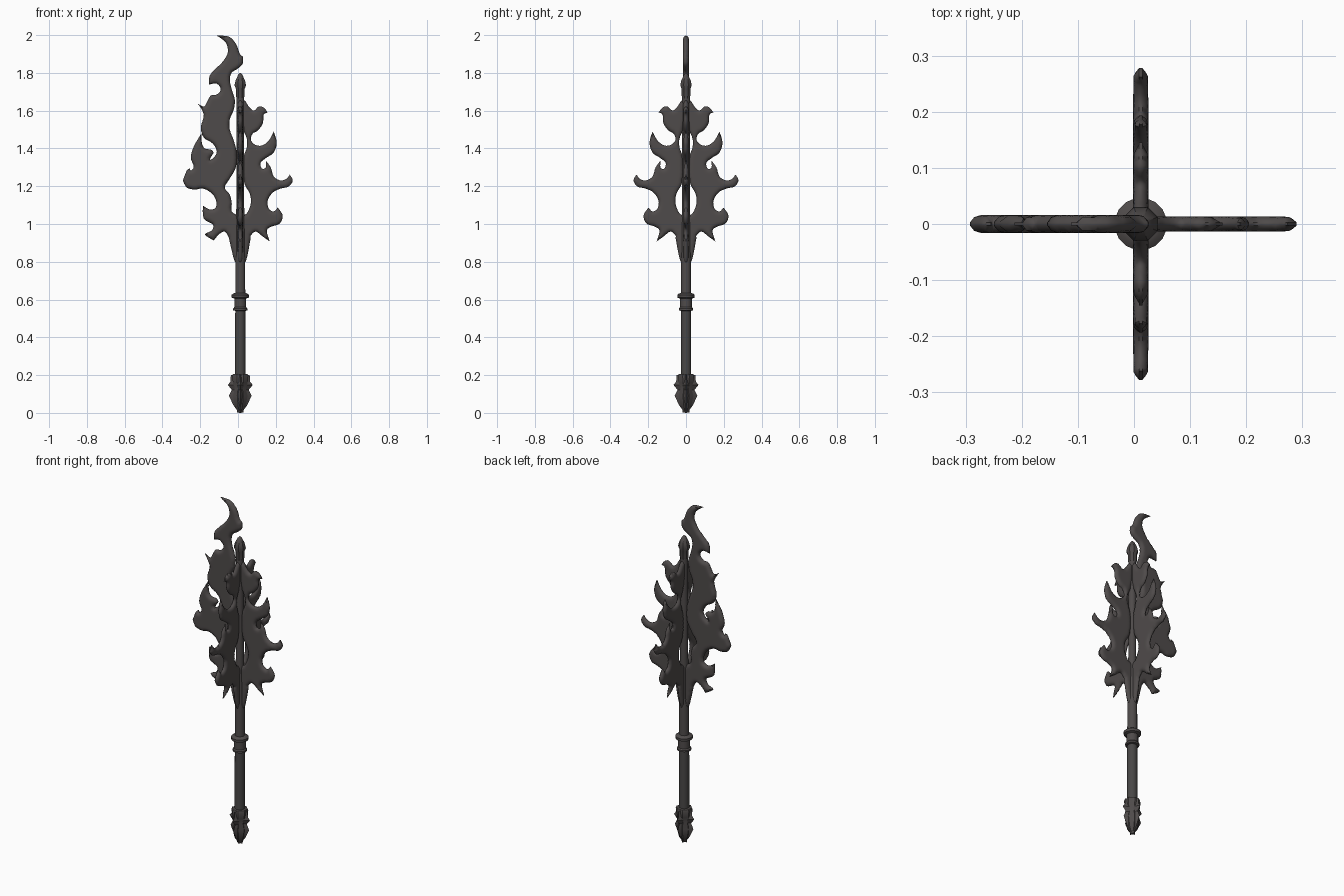
import bpy, bmesh, math
from mathutils import Vector, Matrix
from mathutils.geometry import delaunay_2d_cdt

if "Cube" in bpy.data.objects:
    bpy.data.objects.remove(bpy.data.objects["Cube"])

AX = 0.012          # the shaft axis sits slightly right of centre
GRID = 189.0        # drawing units per model unit


def material(name, c):
    m = bpy.data.materials.new(name)
    m.diffuse_color = (*c, 1)
    m.use_nodes = True
    m.node_tree.nodes["Principled BSDF"].inputs["Base Color"].default_value = m.diffuse_color
    return m


IRON = material("dark iron", (0.078, 0.070, 0.069))
GRIP = material("dark grip", (0.066, 0.063, 0.062))


def finish(name, bm, mat, angle):
    bmesh.ops.recalc_face_normals(bm, faces=bm.faces)
    me = bpy.data.meshes.new(name)
    bm.to_mesh(me)
    bm.free()
    ob = bpy.data.objects.new(name, me)
    bpy.context.collection.objects.link(ob)
    me.materials.append(mat)
    bpy.ops.object.select_all(action='DESELECT')
    ob.select_set(True)
    bpy.context.view_layer.objects.active = ob
    bpy.ops.object.shade_smooth_by_angle(angle=math.radians(angle))
    return ob


def lathe(name, profile, mat, sides=16):
    bm = bmesh.new()
    rings = []
    for r, z in profile:
        rings.append([bm.verts.new((AX + r * math.cos(2 * math.pi * (i + .5) / sides),
                                    r * math.sin(2 * math.pi * (i + .5) / sides), z)) for i in range(sides)])
    for a, b in zip(rings, rings[1:]):
        for i in range(sides):
            j = (i + 1) % sides
            bm.faces.new((a[i], a[j], b[j], b[i]))
    bm.faces.new(rings[0])
    bm.faces.new(rings[-1])
    return finish(name, bm, mat, 35)


def smooth_arc(p, n=4):
    # Catmull-Rom through the points, sharp at both ends
    out = []
    q = [p[0]] + p + [p[-1]]
    for i in range(1, len(q) - 2):
        a, b, c, d = q[i - 1:i + 3]
        for k in range(n):
            t = k / n
            out.append(0.5 * (2 * b + (c - a) * t + (2 * a - 5 * b + 4 * c - d) * t * t
                              + (3 * b - a - 3 * c + d) * t ** 3))
    return out


def edge_dist(p, loop):
    best = 9.0
    for a, b in zip(loop, loop[1:] + loop[:1]):
        e = b - a
        t = max(0, min(1, (p - a).dot(e) / max(e.length_squared, 1e-12)))
        best = min(best, (p - a - e * t).length)
    return best


def inside(p, loop):
    hit = False
    for a, b in zip(loop, loop[1:] + loop[:1]):
        if (a.y > p.y) != (b.y > p.y) and p.x < (b.x - a.x) * (p.y - a.y) / (b.y - a.y) + a.x:
            hit = not hit
    return hit


def flame(name, arcs, half, angles):
    # arcs run from sharp tip to sharp tip; the plate swells from a thin rim to a flat middle
    pts = [[Vector(((x - 240.5) / GRID, (413.5 - y) / GRID)) for x, y in arc] for arc in arcs]
    loop = []
    for i, arc in enumerate(pts):
        loop += smooth_arc(arc + [pts[(i + 1) % len(pts)][0]])
    n = len(loop)
    inner, step = [], 0.011
    for i in range(-30, 31):
        for j in range(70, 185):
            p = Vector((i * step + (j % 2) * step / 2, j * step))
            if inside(p, loop) and edge_dist(p, loop) > 0.004:
                inner.append(p)
    vs, es, fs = delaunay_2d_cdt(loop + inner, [(i, (i + 1) % n) for i in range(n)], [], 1, 1e-6)[:3]
    height = []
    for v in vs:
        d = min(edge_dist(v, loop) / 0.022, 1)
        height.append(0.003 + (half - 0.003) * math.sqrt(1 - (1 - d) ** 2))
    fs = [f for f in fs if inside(sum((vs[k] for k in f), Vector((0, 0))) / len(f), loop)]
    for k, ang in enumerate(angles):
        bm = bmesh.new()
        front = [bm.verts.new((v.x, -h, v.y)) for v, h in zip(vs, height)]
        back = [bm.verts.new((v.x, h, v.y)) for v, h in zip(vs, height)]
        count = {}
        for f in fs:
            bm.faces.new([front[i] for i in f])
            bm.faces.new([back[i] for i in reversed(f)])
            for a, b in zip(f, list(f[1:]) + [f[0]]):
                count.setdefault(frozenset((a, b)), []).append((a, b))
        for e in count.values():
            if len(e) == 1:
                a, b = e[0]
                bm.faces.new((front[b], front[a], back[a], back[b]))
        bmesh.ops.delete(bm, geom=[v for v in bm.verts if not v.link_faces], context='VERTS')
        bm.transform(Matrix.Translation((AX, 0, 0)) @ Matrix.Rotation(math.radians(ang), 4, 'Z'))
        finish(f"{name}_{k + 1}", bm, IRON, 50)


# three small flame fins
small = [
    [(240, 101), (245, 101), (249, 107), (254, 111), (259, 107), (264, 108)],
    [(268, 113), (264, 115), (263, 124), (258, 131), (253, 134), (251, 140), (255, 145), (262, 146), (269, 141)],
    [(274, 132), (277, 143), (274, 153), (267, 158), (261, 163), (262, 169), (266, 168)],
    [(266, 161), (271, 168), (274, 177), (281, 181), (287, 179)],
    [(290, 175), (293, 181), (289, 187), (281, 189), (273, 193), (268, 201), (269, 209), (274, 212)],
    [(278, 208), (283, 216), (280, 224), (272, 227), (267, 231)],
    [(270, 242), (263, 237), (256, 232), (251, 236)],
    [(251, 238), (246, 262)],
    [(240, 262), (240, 221), (247, 214), (251, 204), (250, 194), (245, 185), (243, 172),
     (244, 157), (247, 148), (247, 139), (243, 129), (241, 118)],
]
flame("small_flame_fin", small, 0.0135, (0, 90, -90))

# one tall flame fin rising past the tip on the left
big = [
    [(217, 36), (229, 37), (236, 44), (240, 54)],
    [(243, 57), (243, 64), (238, 69), (232, 73), (230, 80), (232, 90), (235, 100), (234, 110), (230, 120),
     (230, 130), (234, 141), (237, 154), (236, 168), (230, 179), (225, 188), (230, 195), (232, 204), (232, 212), (240, 222)],
    [(240, 262), (235, 262)],
    [(229, 238), (225, 232), (219, 235)],
    [(214, 241), (205, 235), (212, 231), (213, 225), (204, 219)],
    [(203, 206), (210, 210), (216, 208), (216, 200), (211, 193), (203, 189), (195, 190), (187, 188)],
    [(183, 181), (187, 171)],
    [(190, 169), (191, 171), (194, 167), (191, 158), (194, 147)],
    [(202, 133), (202, 143), (205, 149), (211, 150)],
    [(214, 153), (210, 160), (214, 158), (217, 152), (213, 144), (204, 138), (201, 128), (204, 115)],
    [(198, 104), (204, 107), (207, 103), (211, 96), (217, 95), (221, 90), (217, 84)],
    [(209, 85), (210, 76), (216, 69), (223, 62), (228, 53), (226, 43)],
]
flame("tall_flame_fin", big, 0.016, (0,))

# shaft, grip, rings and top spike
lathe("upper_shaft", [(.027, .62), (.026, .95), (.021, 1.1), (.021, 1.68)], IRON)
lathe("grip", [(.028, .17), (.027, .56)], GRIP)
lathe("grip_rings", [(.027, .54), (.038, .543), (.038, .553), (.032, .56), (.032, .605), (.046, .61),
                     (.047, .625), (.038, .632), (.028, .635)], IRON)
lathe("top_spike", [(.02, 1.66), (.025, 1.68), (.025, 1.715), (.033, 1.735), (.027, 1.76),
                    (.012, 1.79), (.002, 1.80)], IRON, 8)

# pommel: tapered core with four notched flanges
lathe("pommel_core", [(.006, 0), (.03, .035), (.042, .09), (.032, .125), (.042, .16),
                      (.046, .195), (.042, .205), (.027, .207)], IRON, 8)
for k in range(4):
    bm = bmesh.new()
    prof = [(.008, .002), (.036, .04), (.06, .09), (.045, .122), (.066, .148), (.052, .165), (.05, .2)]
    rim = [bm.verts.new((r, 0, z)) for r, z in prof]
    for s in (-1, 1):
        base = [bm.verts.new((max(r - .03, 0), s * .018, z)) for r, z in prof]
        for i in range(len(prof) - 1):
            bm.faces.new((rim[i], rim[i + 1], base[i + 1], base[i]))
    bm.transform(Matrix.Translation((AX, 0, 0)) @ Matrix.Rotation(k * math.pi / 2, 4, 'Z'))
    finish(f"pommel_flange_{k + 1}", bm, IRON, 30)
